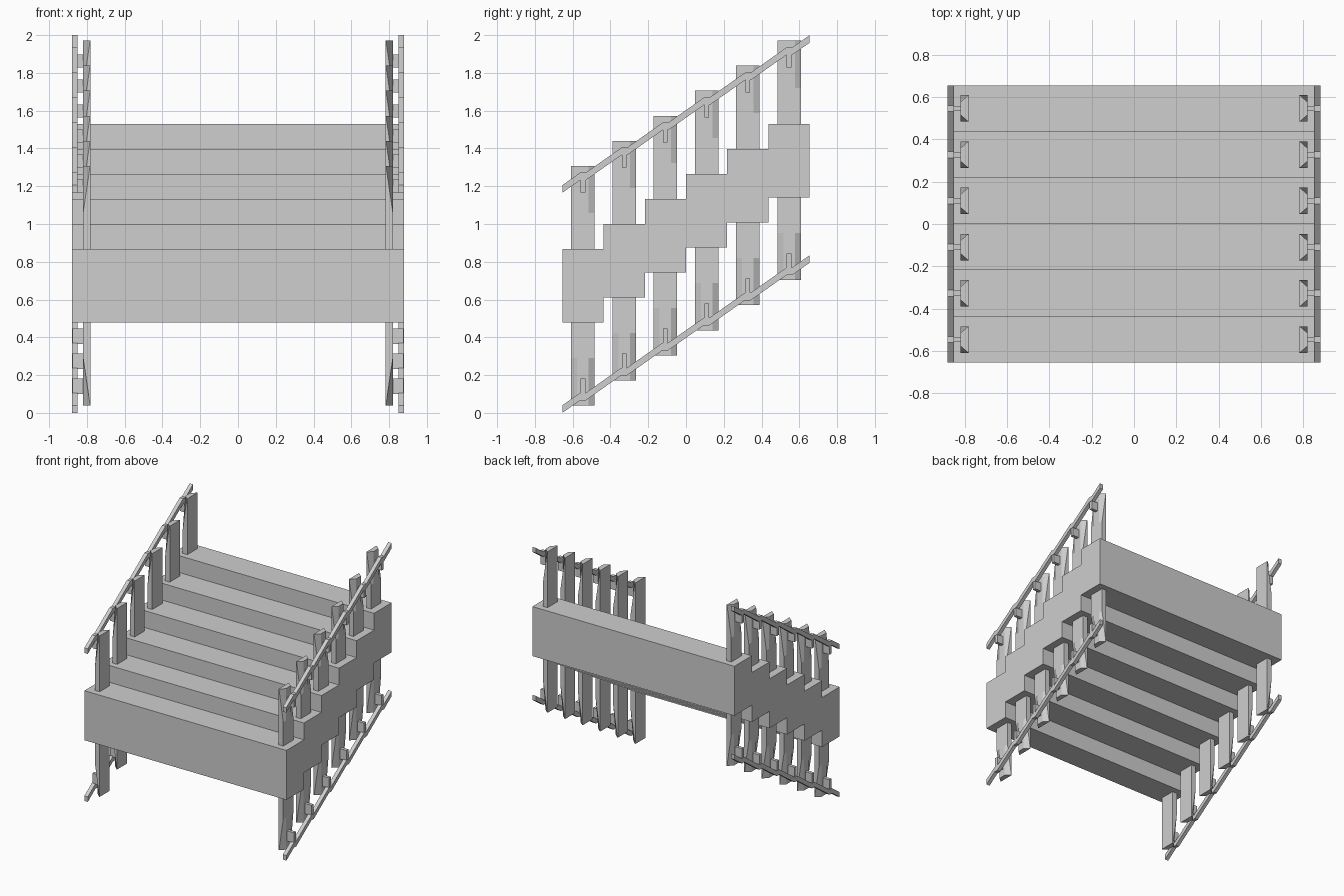
import bpy, bmesh

if "Cube" in bpy.data.objects:
    bpy.data.objects.remove(bpy.data.objects["Cube"])

N = 6                 # number of steps
DY, DZ = 1.31 / N, 0.1325
Y0 = -0.655 + DY / 2  # centre of the first step

grey = bpy.data.materials.new("light_grey")
grey.diffuse_color = (0.62, 0.62, 0.62, 1)
grey.use_nodes = True
grey.node_tree.nodes["Principled BSDF"].inputs["Base Color"].default_value = grey.diffuse_color


def finish(name, bm):
    bmesh.ops.recalc_face_normals(bm, faces=bm.faces)
    me = bpy.data.meshes.new(name)
    bm.to_mesh(me)
    bm.free()
    me.materials.append(grey)
    ob = bpy.data.objects.new(name, me)
    bpy.context.collection.objects.link(ob)
    return ob


def loft(name, rings):
    """Skin a list of equal closed rings and cap both ends."""
    bm = bmesh.new()
    vs = [[bm.verts.new(p) for p in r] for r in rings]
    n = len(rings[0])
    for a, b in zip(vs, vs[1:]):
        for i in range(n):
            j = (i + 1) % n
            bm.faces.new((a[i], a[j], b[j], b[i]))
    bm.faces.new(vs[0][::-1])
    bm.faces.new(vs[-1])
    return finish(name, bm)


def box(name, x0, x1, y0, y1, z0, z1):
    return loft(name, [[(x0, y0, z), (x1, y0, z), (x1, y1, z), (x0, y1, z)]
                       for z in (z0, z1)])


def post(name, s, y, z0, z1):
    """Upright whose outer corners taper away towards both ends."""
    def ring(z, xc):
        pts = [(0.78, -0.0625), (xc, -0.0625), (0.82, -0.03),
               (0.82, 0.03), (xc, 0.0625), (0.78, 0.0625)]
        return [(s * x, y + d, z) for x, d in pts]
    return loft(name, [ring(z0, 0.783), ring(z0 + 0.25, 0.82),
                       ring(z1 - 0.25, 0.82), ring(z1, 0.783)])


def rail(name, s, zc):
    """Sloping rail with a short level piece at each post."""
    flat = 0.015
    drop = (DY / 2 - flat) * DZ / (DY - 2 * flat)
    path = [(-0.655, zc - drop)]
    for i in range(N):
        path += [(Y0 + i * DY + d, zc + i * DZ) for d in (-flat, flat)]
    path.append((0.655, zc + (N - 1) * DZ + drop))
    return loft(name, [[(s * x, y, z + d) for x, d in
                        ((0.85, -0.02), (0.88, -0.02), (0.88, 0.02), (0.85, 0.02))]
                       for y, z in path])


# Solid steps
for i in range(N):
    y, z = Y0 + i * DY, i * DZ
    box(f"step_{i + 1}", -0.88, 0.88, y - DY / 2, y + DY / 2, 0.478 + z, 0.868 + z)

# Posts, brackets and rails on both sides
for side, s in (("left", -1), ("right", 1)):
    for i in range(N):
        y, z = Y0 + i * DY, i * DZ
        post(f"{side}_post_{i + 1}", s, y, 0.04 + z, 1.308 + z)
        xa, xb = sorted((s * 0.815, s * 0.877))
        box(f"{side}_upper_bracket_{i + 1}", xa, xb, y - 0.0125, y + 0.0125,
            1.167 + z, 1.236 + z)
        box(f"{side}_lower_bracket_{i + 1}", xa, xb, y - 0.0125, y + 0.0125,
            0.1 + z, 0.182 + z)
    rail(f"{side}_upper_rail", s, 1.2515)
    rail(f"{side}_lower_rail", s, 0.0862)
